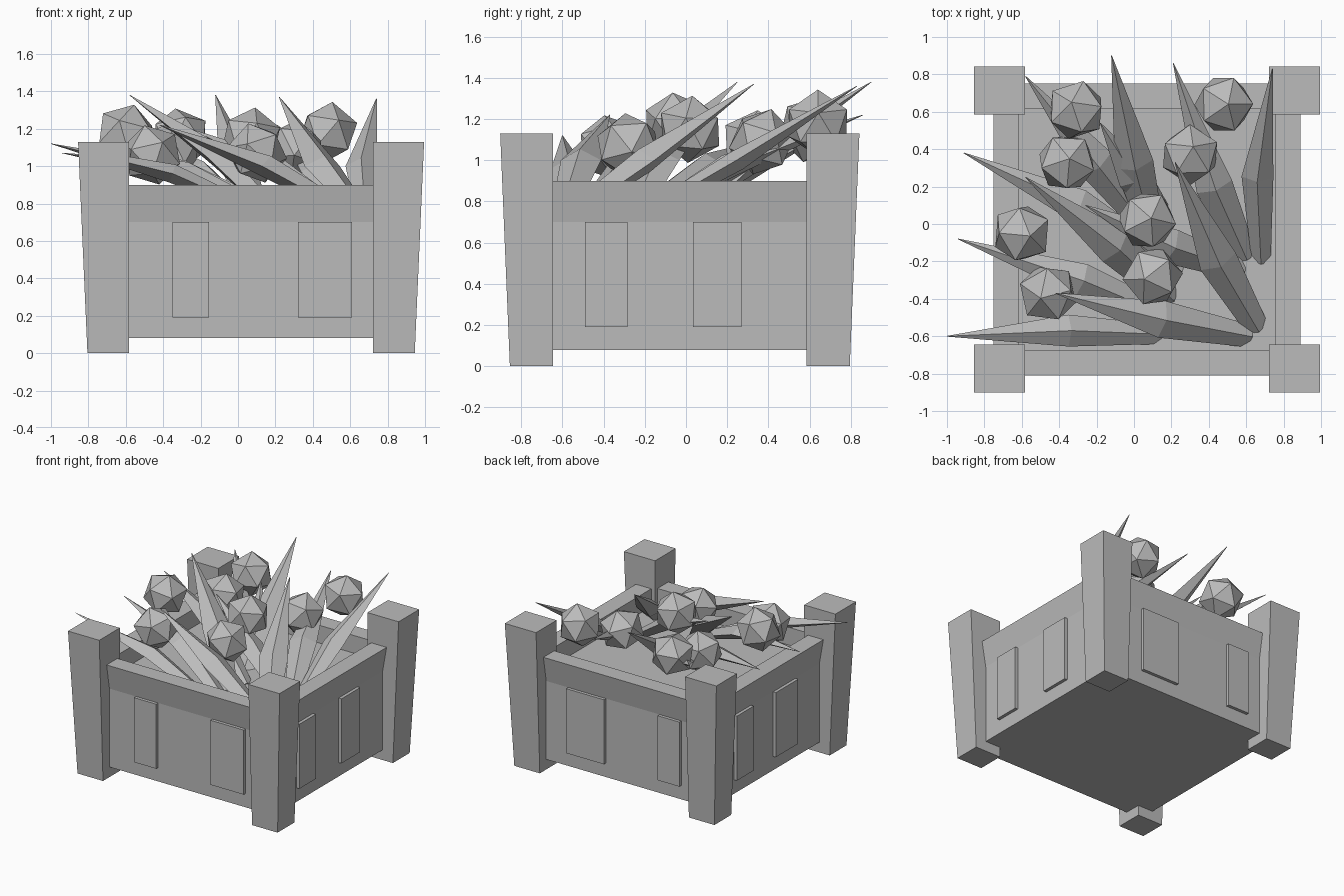
import bpy, bmesh
from mathutils import Vector

cube = bpy.data.objects.get("Cube")
if cube:
    bpy.data.objects.remove(cube)

stone = bpy.data.materials.new("stone_grey")
stone.use_nodes = True
GREY = (0.5, 0.5, 0.5, 1)
stone.diffuse_color = GREY
stone.node_tree.nodes["Principled BSDF"].inputs["Base Color"].default_value = GREY

CX, CY = 0.07, -0.03          # planter centre


def finish(name, bm):
    bmesh.ops.recalc_face_normals(bm, faces=bm.faces)
    mesh = bpy.data.meshes.new(name)
    bm.to_mesh(mesh)
    bm.free()
    mesh.materials.append(stone)
    obj = bpy.data.objects.new(name, mesh)
    bpy.context.collection.objects.link(obj)
    return obj


def loft(name, rings):
    """Skin four-cornered rings, then cap both ends."""
    bm = bmesh.new()
    loops = [[bm.verts.new(p) for p in ring] for ring in rings]
    for a, b in zip(loops, loops[1:]):
        for i in range(4):
            j = (i + 1) % 4
            bm.faces.new((a[i], a[j], b[j], b[i]))
    bm.faces.new(loops[0])
    bm.faces.new(loops[-1])
    return finish(name, bm)


def rect(x0, x1, y0, y1, z):
    return [(x0, y0, z), (x1, y0, z), (x1, y1, z), (x0, y1, z)]


def box(name, x0, x1, y0, y1, z0, z1):
    return loft(name, [rect(x0, x1, y0, y1, z) for z in (z0, z1)])


def centred(hx, hy, z):
    return rect(CX - hx, CX + hx, CY - hy, CY + hy, z)


# Planter box with a flared rim and a recessed soil surface
HX, HY = 0.785, 0.745
loft("planter_box", [
    centred(HX, HY, 0.08), centred(HX, HY, 0.70), centred(0.82, 0.78, 0.90),
    centred(0.685, 0.645, 0.90), centred(0.685, 0.645, 0.76)])

# Corner posts, tapering on their outer sides
for sx, side in ((-1, "right"), (1, "left")):
    for sy, end in ((-1, "front"), (1, "back")):
        rings = []
        for ox, oy, z in ((0.875, 0.825, 0), (0.925, 0.872, 1.13)):
            rings.append(rect(CX + sx * 0.652, CX + sx * ox,
                              CY + sy * 0.615, CY + sy * oy, z))
        loft(f"{end}_{side}_post", rings)

# Raised panels on each wall
T = 0.025
for a, b in ((-0.35, -0.155), (0.32, 0.61)):
    box("front_panel", a, b, CY - HY - T, CY - HY, 0.19, 0.70)
for a, b in ((-0.46, -0.27), (0.20, 0.53)):
    box("back_panel", a, b, CY + HY, CY + HY + T, 0.19, 0.70)
for a, b in ((-0.49, -0.285), (0.035, 0.27)):
    box("left_panel", CX + HX, CX + HX + T, a, b, 0.19, 0.70)
for a, b in ((-0.345, -0.065), (0.21, 0.42)):
    box("right_panel", CX - HX - T, CX - HX, a, b, 0.19, 0.70)


# Pointed leaves: base, bend and tip with a ridged four-sided section
def leaf(base, bend, tip, width):
    base, bend, tip = Vector(base), Vector(bend), Vector(tip)
    rings = []
    for p, w in ((base, width * 0.6), (bend, width), (tip, 0.004)):
        along = (tip - base).normalized()
        side = along.cross(Vector((0, 0, 1))).normalized() * w / 2
        up = side.cross(along).normalized() * w * 0.3
        rings.append([p + side, p + up, p - side, p - up])
    loft("leaf", rings)


LOW = 0.74
leaf((0.15, -0.59, LOW), (-0.35, -0.57, 0.96), (-1.0, -0.6, 1.12), 0.17)
leaf((0.2, -0.5, LOW), (-0.28, -0.3, 0.97), (-0.94, -0.08, 1.07), 0.18)
leaf((0.25, -0.25, LOW), (-0.3, 0.1, 0.98), (-0.91, 0.38, 1.1), 0.18)
leaf((0.2, -0.4, LOW), (-0.1, -0.12, 1.05), (-0.58, 0.25, 1.38), 0.21)
leaf((0.1, -0.05, LOW), (0.0, 0.32, 1.0), (-0.12, 0.9, 1.38), 0.21)
leaf((0.6, -0.18, LOW), (0.43, 0.2, 0.97), (0.21, 0.86, 1.22), 0.2)
leaf((0.68, -0.2, LOW), (0.66, 0.25, 1.0), (0.74, 0.83, 1.36), 0.17)
leaf((0.05, 0.0, LOW), (-0.2, 0.32, 0.97), (-0.58, 0.79, 1.2), 0.2)
leaf((0.66, -0.56, LOW), (0.45, -0.2, 1.0), (0.22, 0.33, 1.37), 0.21)
leaf((0.62, -0.6, LOW), (0.15, -0.51, 1.0), (-0.42, -0.37, 1.22), 0.2)
leaf((0.58, -0.25, LOW), (0.2, -0.12, 1.0), (-0.26, 0.1, 1.2), 0.19)
leaf((0.15, 0.05, LOW), (0.0, 0.25, 0.95), (-0.18, 0.54, 1.15), 0.18)

# Faceted flower buds
BUDS = ((-0.31, 0.61, 1.15), (-0.36, 0.33, 1.08), (-0.6, -0.05, 1.17),
        (-0.46, -0.37, 1.06), (0.07, 0.02, 1.15), (0.1, -0.28, 1.07),
        (0.3, 0.37, 1.09), (0.48, 0.64, 1.18))
for i, centre in enumerate(BUDS):
    bm = bmesh.new()
    bmesh.ops.create_icosphere(bm, subdivisions=1, radius=0.165)
    bud = finish("flower_bud", bm)
    bud.location = centre
    bud.rotation_euler = (0.25 * (i % 3 - 1), 0.3 * (i % 2) - 0.15, i * 0.9)
